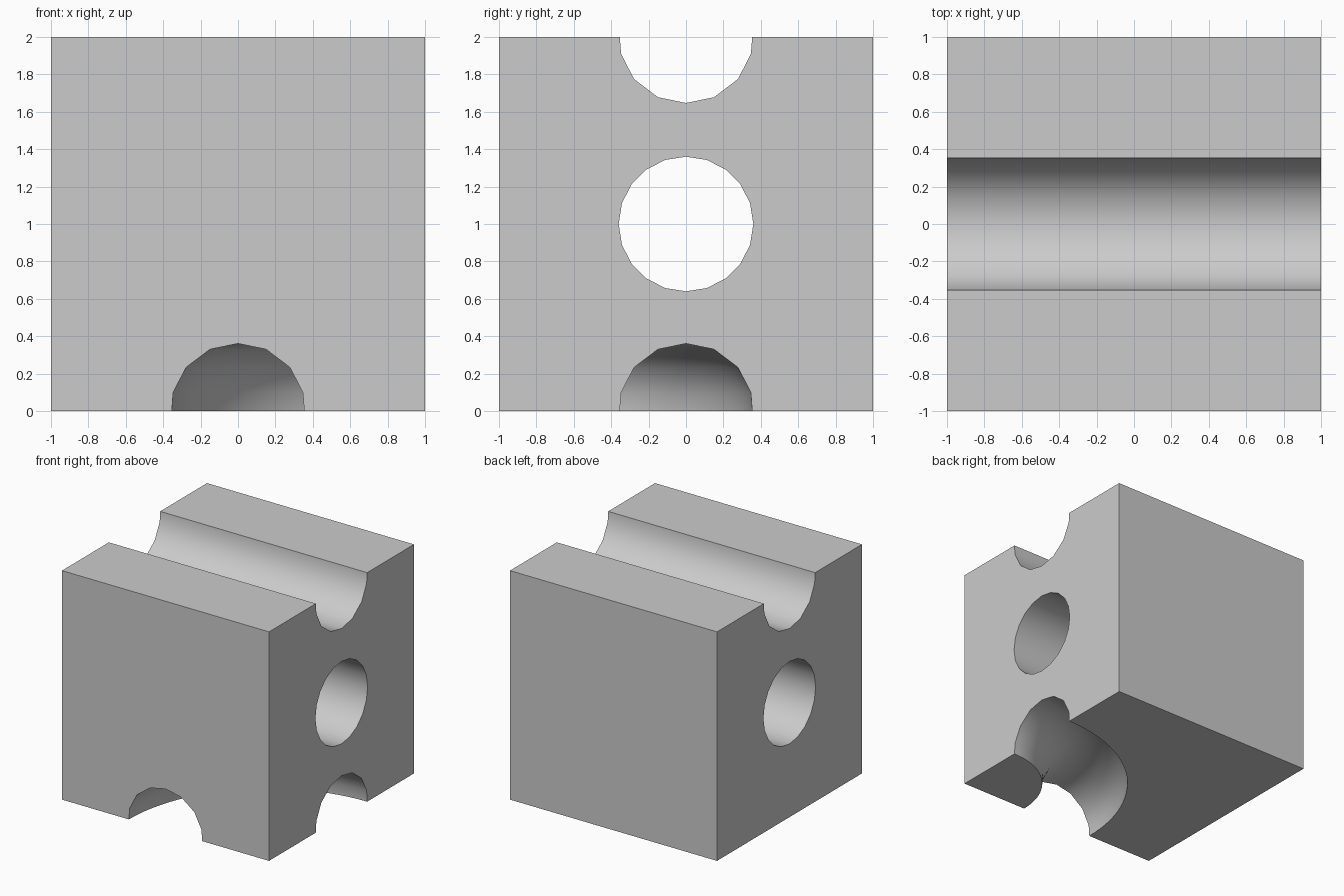
import bpy, math
from mathutils import Vector

old = bpy.data.objects.get("Cube")
if old:
    bpy.data.objects.remove(old, do_unlink=True)

# Single plain grey
grey = bpy.data.materials.new("light_grey")
grey.use_nodes = True
color = (0.6, 0.6, 0.6, 1)
grey.diffuse_color = color
grey.node_tree.nodes["Principled BSDF"].inputs["Base Color"].default_value = color


def sweep(name, path, profile):
    """Closed solid: profile (side, height) carried along (point, side direction) pairs."""
    n = len(profile)
    verts = [p + side * s + Vector((0, 0, h)) for p, side in path for s, h in profile]
    faces = [(r * n + i, r * n + (i + 1) % n, (r + 1) * n + (i + 1) % n, (r + 1) * n + i)
             for r in range(len(path) - 1) for i in range(n)]
    faces += [tuple(reversed(range(n))), tuple(range(len(verts) - n, len(verts)))]
    mesh = bpy.data.meshes.new(name)
    mesh.from_pydata(verts, [], faces)
    mesh.materials.append(grey)
    obj = bpy.data.objects.new(name, mesh)
    bpy.context.collection.objects.link(obj)
    # Consistent outward normals
    bpy.context.view_layer.objects.active = obj
    bpy.ops.object.select_all(action='DESELECT')
    obj.select_set(True)
    bpy.ops.object.mode_set(mode='EDIT')
    bpy.ops.mesh.select_all(action='SELECT')
    bpy.ops.mesh.normals_make_consistent(inside=False)
    bpy.ops.object.mode_set(mode='OBJECT')
    return obj


def straight(z):
    return [(Vector((x, 0, z)), Vector((0, 1, 0))) for x in (-1.2, 1.2)]


def groove(rise, sign):
    """Half-round channel section, open on the face side."""
    half = [(0.353, -0.2), (0.354, 0), (0.347, 0.09 + rise),
            (0.278, 0.225 + rise), (0.15, 0.322 + rise)]
    pts = half + [(0, 0.353 + rise)] + [(-s, h) for s, h in reversed(half)]
    return [(s, h * sign) for s, h in pts]


# Round tunnel section
circle = [(0.36 * math.sin(a), 0.36 * math.cos(a))
          for a in (i * math.tau / 20 for i in range(20))]

# Quarter bend from the front face to the +x face, with straight run-outs
steps = 24
bend = [(Vector((0, -1.2, 0)), Vector((1, 0, 0)))]
for i in range(steps + 1):
    a = math.pi / 2 * i / steps
    side = Vector((math.cos(a), -math.sin(a), 0))
    bend.append((Vector((1, -1, 0)) - side, side))
bend.append((Vector((1.2, 0, 0)), Vector((0, -1, 0))))

# Cutters
cutters = [sweep("top_groove_cutter", straight(2), groove(0, -1)),
           sweep("tunnel_cutter", straight(1), circle),
           sweep("curved_groove_cutter", bend, groove(0.008, 1))]

# Block
bpy.ops.mesh.primitive_cube_add(size=2, location=(0, 0, 1))
block = bpy.context.object
block.name = "grooved_block"
block.data.materials.append(grey)

for cutter in cutters:
    mod = block.modifiers.new(cutter.name, 'BOOLEAN')
    mod.operation = 'DIFFERENCE'
    mod.solver = 'EXACT'
    mod.object = cutter
    bpy.ops.object.modifier_apply(modifier=mod.name)
    bpy.data.objects.remove(cutter, do_unlink=True)

bpy.ops.object.shade_smooth_by_angle(angle=math.radians(40))
